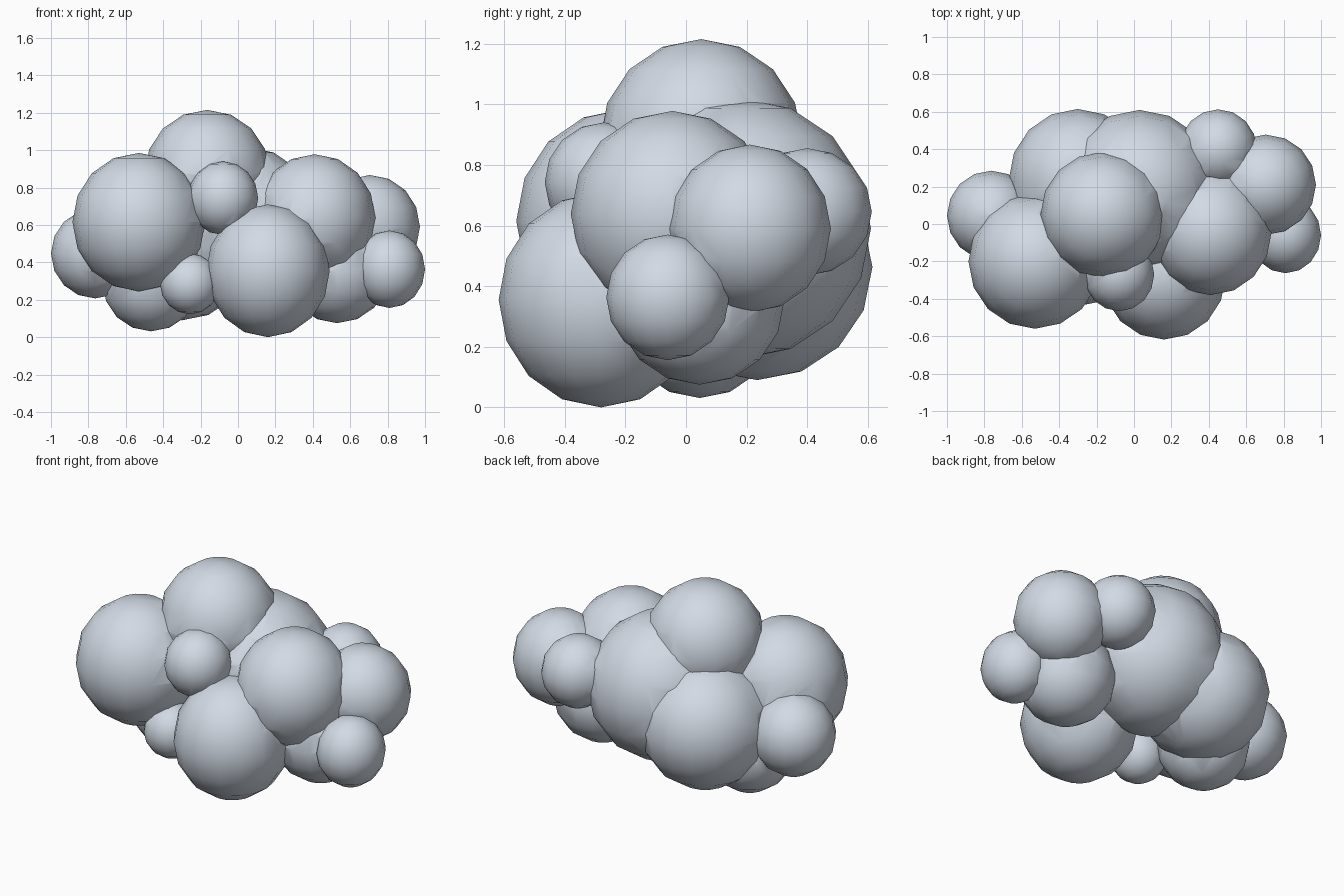
import bpy
import math

if "Cube" in bpy.data.objects:
    bpy.data.objects.remove(bpy.data.objects["Cube"])

# single flat colour
mat = bpy.data.materials.new("pale blue grey")
mat.diffuse_color = (0.64, 0.70, 0.78, 1.0)
mat.use_nodes = True
mat.node_tree.nodes["Principled BSDF"].inputs["Base Color"].default_value = mat.diffuse_color

# puffs of the cloud: centre, radii
PUFFS = [
    ((0.03, 0.18, 0.59), (0.42, 0.43, 0.43)),       # back core
    ((-0.53, -0.20, 0.615), (0.355, 0.36, 0.37)),   # front left
    ((-0.165, 0.05, 0.875), (0.335, 0.335, 0.34)),  # top
    ((0.16, -0.28, 0.355), (0.33, 0.338, 0.355)),   # front bottom
    ((0.41, -0.045, 0.638), (0.325, 0.335, 0.34)),  # front right
    ((0.81, -0.06, 0.363), (0.19, 0.203, 0.207)),   # right tip
    ((0.705, 0.21, 0.59), (0.268, 0.268, 0.277)),   # right
    ((-0.30, 0.235, 0.463), (0.37, 0.38, 0.373)),   # back left
    ((0.45, 0.40, 0.645), (0.207, 0.213, 0.21)),    # back right
    ((-0.763, 0.045, 0.447), (0.237, 0.24, 0.24)),  # left tip
    ((0.53, 0.045, 0.355), (0.28, 0.28, 0.28)),     # lower right
    ((-0.257, -0.27, 0.285), (0.16, 0.16, 0.162)),  # small lower front
    ((-0.465, 0.045, 0.293), (0.26, 0.26, 0.262)),  # lower left
    ((-0.08, -0.27, 0.743), (0.188, 0.196, 0.197)), # small upper front
]


def puff(name, centre, radii):
    """Coarse round ball, scaled to its radii."""
    bpy.ops.mesh.primitive_uv_sphere_add(segments=16, ring_count=8, radius=1, location=centre)
    ob = bpy.context.object
    ob.name = name
    ob.scale = radii
    bpy.ops.object.transform_apply(location=True, rotation=False, scale=True)
    ob.data.materials.append(mat)
    return ob


parts = [puff("puff_%d" % i, c, r) for i, (c, r) in enumerate(PUFFS)]
cloud = parts[0]
cloud.name = "cloud"

# fuse all puffs into one skin
for other in parts[1:]:
    mod = cloud.modifiers.new("fuse", "BOOLEAN")
    mod.operation = "UNION"
    mod.solver = "EXACT"
    mod.object = other
    bpy.context.view_layer.objects.active = cloud
    bpy.ops.object.modifier_apply(modifier=mod.name)
    bpy.data.objects.remove(other, do_unlink=True)

# smooth puffs, crisp creases between them
bpy.ops.object.select_all(action="DESELECT")
cloud.select_set(True)
bpy.context.view_layer.objects.active = cloud
bpy.ops.object.shade_smooth_by_angle(angle=math.radians(32))
